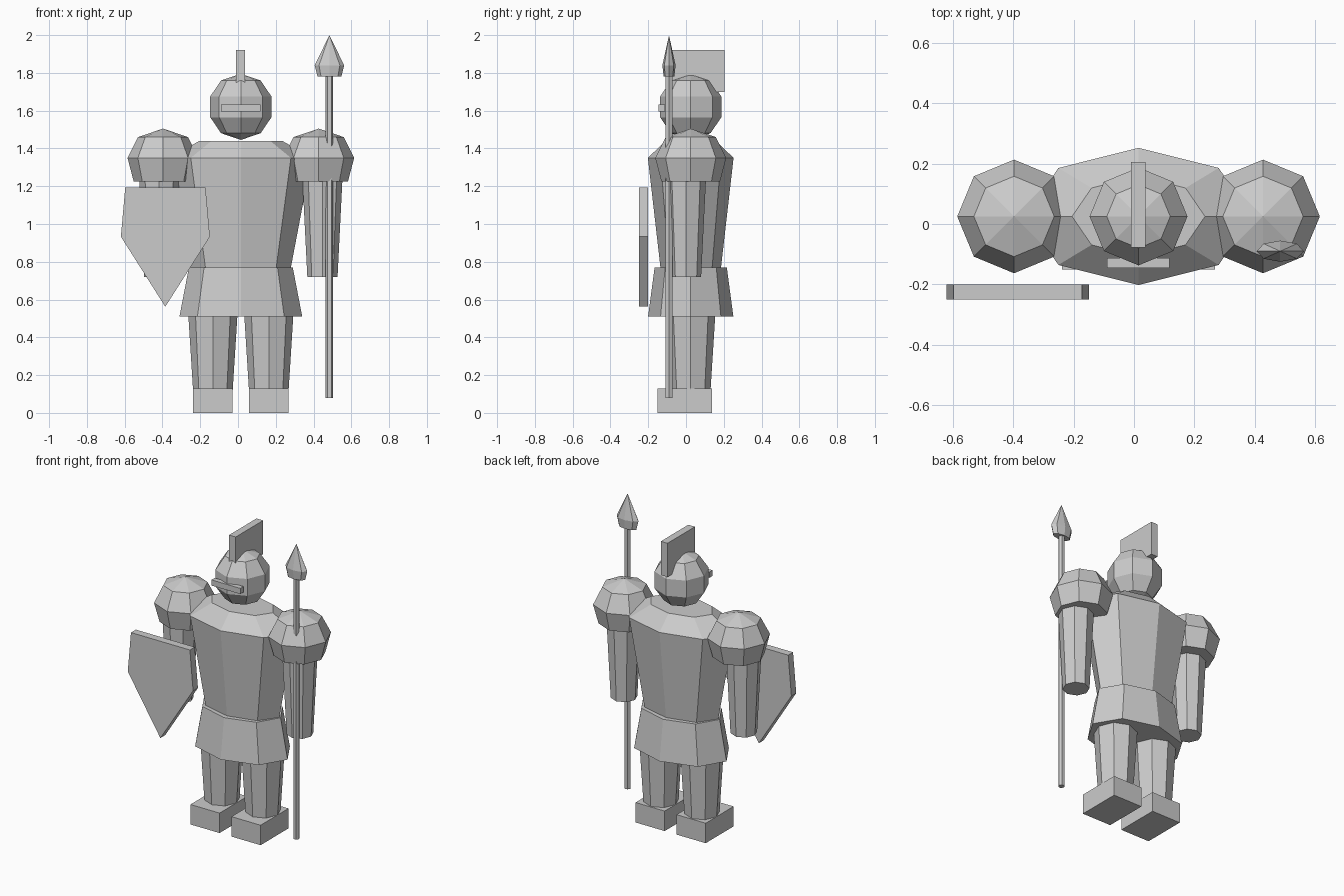
import bpy, bmesh, math

if "Cube" in bpy.data.objects:
    bpy.data.objects.remove(bpy.data.objects["Cube"])

CX, CY = 0.015, 0.025  # body axis


def make_object(name, bm):
    bmesh.ops.recalc_face_normals(bm, faces=bm.faces)
    mesh = bpy.data.meshes.new(name)
    bm.to_mesh(mesh)
    bm.free()
    obj = bpy.data.objects.new(name, mesh)
    bpy.context.collection.objects.link(obj)
    return obj


def lathe(name, x, y, profile, sides=8, depth=1.0):
    """Closed faceted form from (radius, z) rings; depth flattens it in y."""
    bm = bmesh.new()
    rings = []
    for r, z in profile:
        if r == 0:
            rings.append([bm.verts.new((x, y, z))])
        else:
            angles = [2 * math.pi * i / sides for i in range(sides)]
            rings.append([bm.verts.new((x + r * math.cos(a), y + depth * r * math.sin(a), z))
                          for a in angles])
    for a, b in zip(rings, rings[1:]):
        for i in range(sides):
            j = (i + 1) % sides
            if len(a) == 1:
                bm.faces.new((a[0], b[j], b[i]))
            elif len(b) == 1:
                bm.faces.new((a[i], a[j], b[0]))
            else:
                bm.faces.new((a[i], a[j], b[j], b[i]))
    for ring in (rings[0], rings[-1]):
        if len(ring) > 1:
            bm.faces.new(ring)
    return make_object(name, bm)


def box(name, x0, x1, y0, y1, z0, z1):
    bm = bmesh.new()
    bmesh.ops.create_cube(bm, size=1)
    bmesh.ops.scale(bm, vec=(x1 - x0, y1 - y0, z1 - z0), verts=bm.verts)
    bmesh.ops.translate(bm, vec=((x0 + x1) / 2, (y0 + y1) / 2, (z0 + z1) / 2), verts=bm.verts)
    return make_object(name, bm)


# torso and skirt
lathe("torso", CX, CY, [(0.265, 0.77), (0.375, 1.35), (0.22, 1.44)], depth=0.605)
lathe("skirt", CX, CY, [(0.325, 0.51), (0.275, 0.77)], depth=0.695)

# helmet, visor and crest
lathe("helmet", CX, CY, [(0, 1.445), (0.105, 1.481), (0.162, 1.565),
                         (0.162, 1.675), (0.105, 1.76), (0, 1.795)])
box("visor", -0.09, 0.118, -0.145, -0.112, 1.595, 1.632)
box("crest", -0.01, 0.038, -0.078, 0.205, 1.70, 1.92)

# limbs, mirrored about the body axis
for side, s in (("left", -1), ("right", 1)):
    leg_x = CX + s * 0.148
    lathe(side + "_leg", leg_x, CY, [(0.105, 0.12), (0.132, 0.55)])
    box(side + "_boot", leg_x - 0.105, leg_x + 0.105, -0.15, 0.137, 0, 0.13)
    lathe(side + "_arm", CX + s * 0.432, 0.0, [(0.08, 0.72), (0.107, 1.26)])
    lathe(side + "_shoulder_guard", CX + s * 0.412, CY,
          [(0.155, 1.225), (0.188, 1.35), (0.133, 1.46), (0, 1.505)])

# shield
bm = bmesh.new()
outline = [(-0.597, 1.193), (-0.172, 1.193), (-0.149, 0.933), (-0.385, 0.562), (-0.62, 0.933)]
face = bm.faces.new([bm.verts.new((x, -0.25, z)) for x, z in outline])
moved = bmesh.ops.extrude_face_region(bm, geom=[face], use_keep_orig=True)
bmesh.ops.translate(bm, vec=(0, 0.05, 0),
                    verts=[v for v in moved["geom"] if isinstance(v, bmesh.types.BMVert)])
make_object("shield", bm)

# spear
lathe("spear_shaft", 0.484, -0.09, [(0.02, 0.08), (0.02, 1.82)], sides=6)
lathe("spear_head", 0.484, -0.09, [(0.063, 1.78), (0.078, 1.84), (0, 2.0)], depth=0.45)
